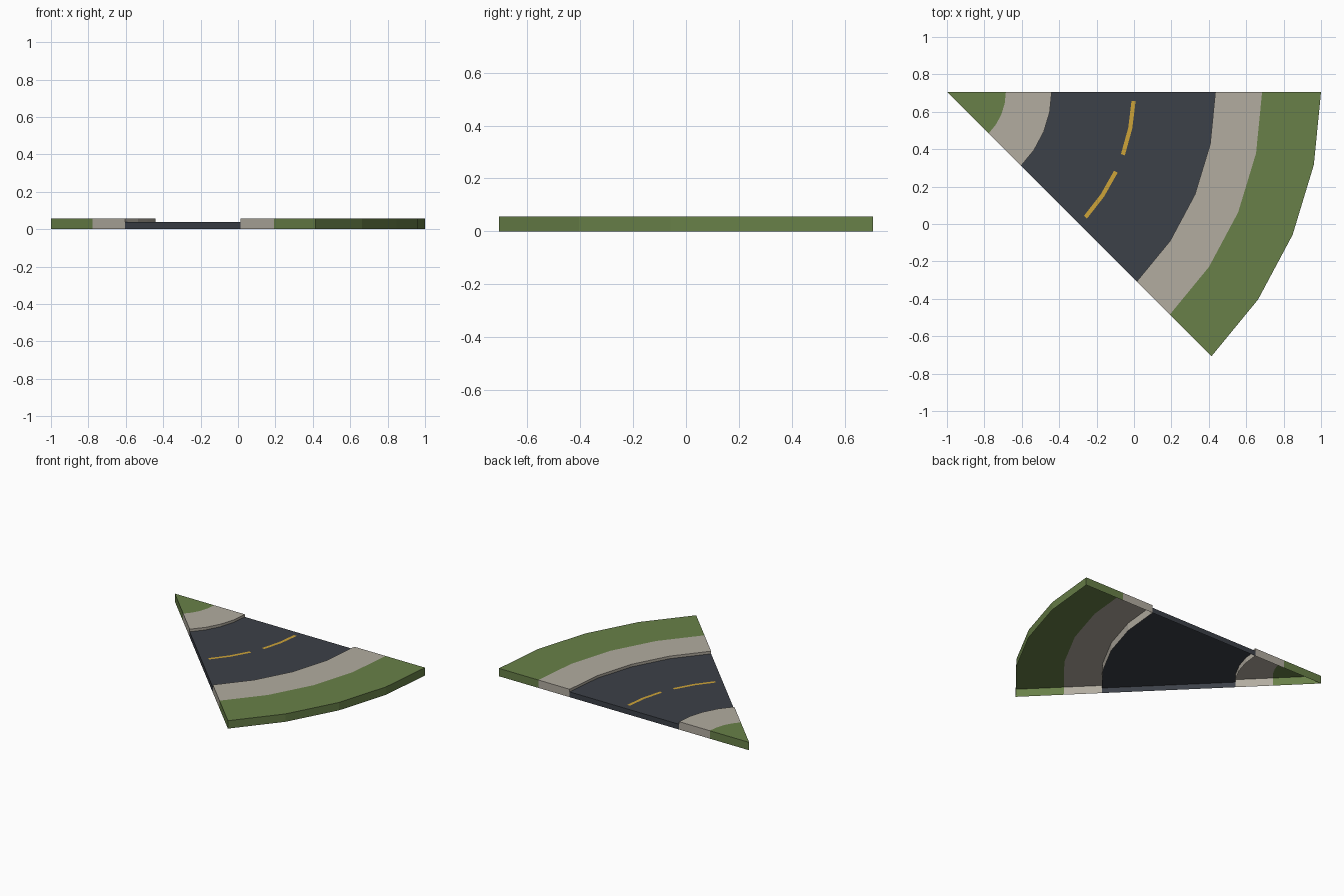
import bpy, bmesh
from math import cos, sin, radians

cube = bpy.data.objects.get("Cube")
if cube:
    bpy.data.objects.remove(cube)

APEX_X, APEX_Y = -1.0, 0.707
KERB_Z, ROAD_Z = 0.057, 0.038
SWEEP, STEPS = 45, 4


def material(name, rgb):
    m = bpy.data.materials.new(name)
    m.use_nodes = True
    m.diffuse_color = (*rgb, 1)
    m.node_tree.nodes["Principled BSDF"].inputs["Base Color"].default_value = (*rgb, 1)
    return m


grass = material("grass green", (0.138, 0.216, 0.065))
stone = material("pavement grey", (0.445, 0.413, 0.352))
asphalt = material("asphalt", (0.045, 0.052, 0.065))
paint = material("yellow paint", (0.61, 0.366, 0.04))


def band(name, r_in, r_out, z, mat, start=0, end=SWEEP, steps=STEPS,
         ends=True, inner=False, outer=False):
    """Curved strip around the apex, open below, with chosen side walls."""
    bm = bmesh.new()

    def arc(r):
        points = []
        for i in range(steps + 1):
            a = -radians(start + (end - start) * i / steps)
            points.append(bm.verts.new((APEX_X + r * cos(a), APEX_Y + r * sin(a), z)))
        return points

    outside = arc(r_out)
    if r_in > 0:
        inside = arc(r_in)
    else:
        inside = [bm.verts.new((APEX_X, APEX_Y, z))] * (steps + 1)

    feet = {}

    def foot(v):
        if v not in feet:
            feet[v] = bm.verts.new((v.co.x, v.co.y, 0))
        return feet[v]

    def wall(a, b):
        bm.faces.new((a, b, foot(b), foot(a)))

    for i in range(steps):
        loop = [inside[i], inside[i + 1], outside[i + 1], outside[i]]
        bm.faces.new(list(dict.fromkeys(loop)))
        if outer:
            wall(outside[i], outside[i + 1])
        if inner:
            wall(inside[i + 1], inside[i])
    if ends:
        wall(inside[0], outside[0])
        wall(outside[-1], inside[-1])

    mesh = bpy.data.meshes.new(name)
    bm.to_mesh(mesh)
    bm.free()
    mesh.materials.append(mat)
    obj = bpy.data.objects.new(name, mesh)
    bpy.context.collection.objects.link(obj)


# Ground bands, from the apex outwards
band("inner_grass", 0, 0.315, KERB_Z, grass)
band("inner_pavement", 0.315, 0.56, KERB_Z, stone, outer=True)
band("road", 0.56, 1.435, ROAD_Z, asphalt)
band("outer_pavement", 1.435, 1.685, KERB_Z, stone, inner=True)
band("outer_grass", 1.685, 2.0, KERB_Z, grass, outer=True)

# Painted centre line dashes
for i, first in enumerate((2.8, 25.3)):
    band(f"centre_dash_{i + 1}", 0.988, 1.01, ROAD_Z + 0.002, paint,
         start=first, end=first + 16.9, steps=2, ends=False)
